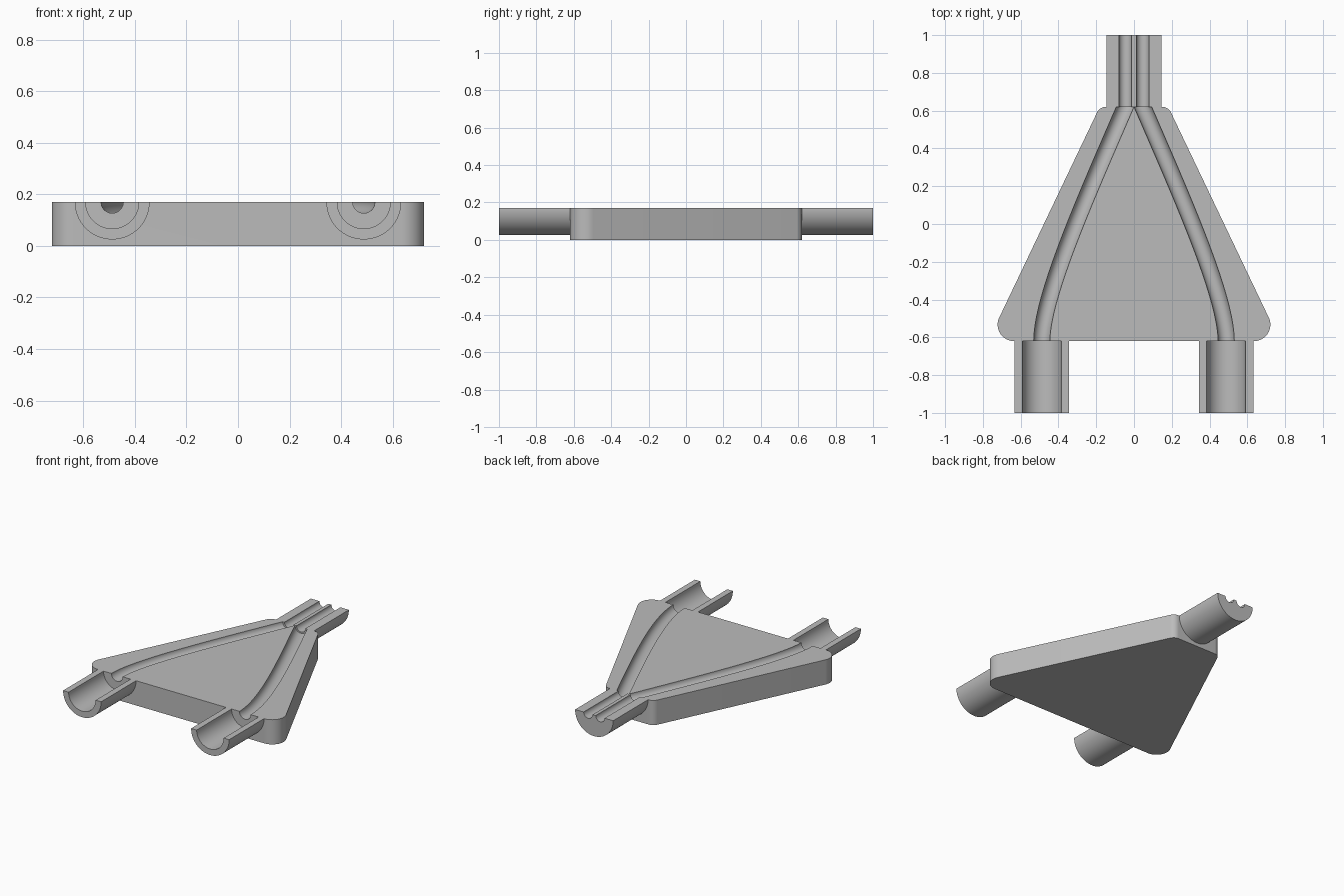
import bpy
import bmesh
from math import cos, sin, radians
from mathutils import Vector

TOP = 0.17          # height of the split plane
BODY_Y = 0.62       # half length of the body
END_Y = 1.0         # outer end of the pipes
SOCKET_X = 0.488    # centre of each front socket
PIPE_R = 0.145

cube = bpy.data.objects.get("Cube")
if cube:
    bpy.data.objects.remove(cube, do_unlink=True)

grey = bpy.data.materials.new("mid grey")
grey.use_nodes = True
grey.diffuse_color = (0.5, 0.5, 0.5, 1)
grey.node_tree.nodes["Principled BSDF"].inputs["Base Color"].default_value = grey.diffuse_color


def arc(cx, cy, r, start, end, steps=24):
    angles = [radians(start + (end - start) * i / steps) for i in range(steps + 1)]
    return [(cx + r * cos(a), cy + r * sin(a)) for a in angles]


def make_object(name, bm):
    bmesh.ops.recalc_face_normals(bm, faces=bm.faces)
    mesh = bpy.data.meshes.new(name)
    bm.to_mesh(mesh)
    bm.free()
    mesh.materials.append(grey)
    obj = bpy.data.objects.new(name, mesh)
    bpy.context.collection.objects.link(obj)
    return obj


def prism(name, points, start, depth):
    """Extrude a closed outline of 3D points along depth."""
    bm = bmesh.new()
    face = bm.faces.new([bm.verts.new(Vector(p) + start) for p in points])
    new = bmesh.ops.extrude_face_region(bm, geom=[face])["geom"]
    bmesh.ops.translate(bm, vec=depth, verts=[v for v in new if isinstance(v, bmesh.types.BMVert)])
    return make_object(name, bm)


def pipe(name, profile, x, y):
    points = [(px, 0, pz) for px, pz in profile]
    return prism(name, points, Vector((x, y, TOP)), Vector((0, END_Y - BODY_Y, 0)))


def groove_cutter(side, radius=0.043, steps=40, sides=48):
    """Round bar swept along the channel from a front socket to the back pipe."""
    a, b, c, d = [Vector((side * x, y, TOP)) for x, y in
                  ((SOCKET_X, -BODY_Y), (SOCKET_X, -0.38), (0.25, 0.15), (0.047, BODY_Y))]
    path = []
    for i in range(steps + 1):
        t = i / steps
        u = 1 - t
        path.append(a * u**3 + b * 3 * u * u * t + c * 3 * u * t * t + d * t**3)
    path.insert(0, a + (a - b) * 0.3)
    path.append(d + (d - c) * 0.1)
    bm = bmesh.new()
    rings = []
    for i, p in enumerate(path):
        tangent = (path[min(i + 1, len(path) - 1)] - path[max(i - 1, 0)]).normalized()
        across = tangent.cross(Vector((0, 0, 1)))
        rings.append([bm.verts.new(p + across * px + Vector((0, 0, pz)))
                      for px, pz in arc(0, 0, radius, 3.75, 356.25, sides - 1)])
    for r0, r1 in zip(rings, rings[1:]):
        for j in range(sides):
            k = (j + 1) % sides
            bm.faces.new((r0[j], r0[k], r1[k], r1[j]))
    bm.faces.new(rings[0])
    bm.faces.new(rings[-1])
    return make_object("groove_cutter", bm)


# Tapered body with rounded corners
right_half = arc(0.635, -0.533, 0.087, -90, 25.5) + arc(0.15, 0.57, 0.05, 25.5, 90, 12)
outline = right_half + [(-x, y) for x, y in reversed(right_half)]
body = prism("body", [(x, y, 0) for x, y in outline], Vector(), Vector((0, 0, TOP)))

# Curved channels cut into the body's top
cutters = [groove_cutter(s) for s in (-1, 1)]
for cutter in cutters:
    cutter.hide_render = True
    mod = body.modifiers.new("groove", 'BOOLEAN')
    mod.operation = 'DIFFERENCE'
    mod.solver = 'EXACT'
    mod.object = cutter
depsgraph = bpy.context.evaluated_depsgraph_get()
cut_mesh = bpy.data.meshes.new_from_object(body.evaluated_get(depsgraph))
body.modifiers.clear()
body.data = cut_mesh
for cutter in cutters:
    bpy.data.objects.remove(cutter, do_unlink=True)

# Half-round front sockets
shell = arc(0, 0, PIPE_R, 180, 360, 48) + arc(0, 0, 0.103, 360, 180, 48)
parts = [body]
for name, side in (("right_socket", -1), ("left_socket", 1)):
    parts.append(pipe(name, shell, side * SOCKET_X, -END_Y))

# Half-round back pipe with two straight grooves
twin = arc(0, 0, PIPE_R, 180, 360, 48)
for x in (0.046, -0.046):
    twin += arc(x, 0, 0.034, 360, 180, 24)
parts.append(pipe("back_pipe", twin, 0, BODY_Y))

# Smooth the curved walls, keep the edges sharp
bpy.ops.object.select_all(action='DESELECT')
for part in parts:
    part.select_set(True)
bpy.context.view_layer.objects.active = body
bpy.ops.object.shade_smooth_by_angle(angle=radians(30))
